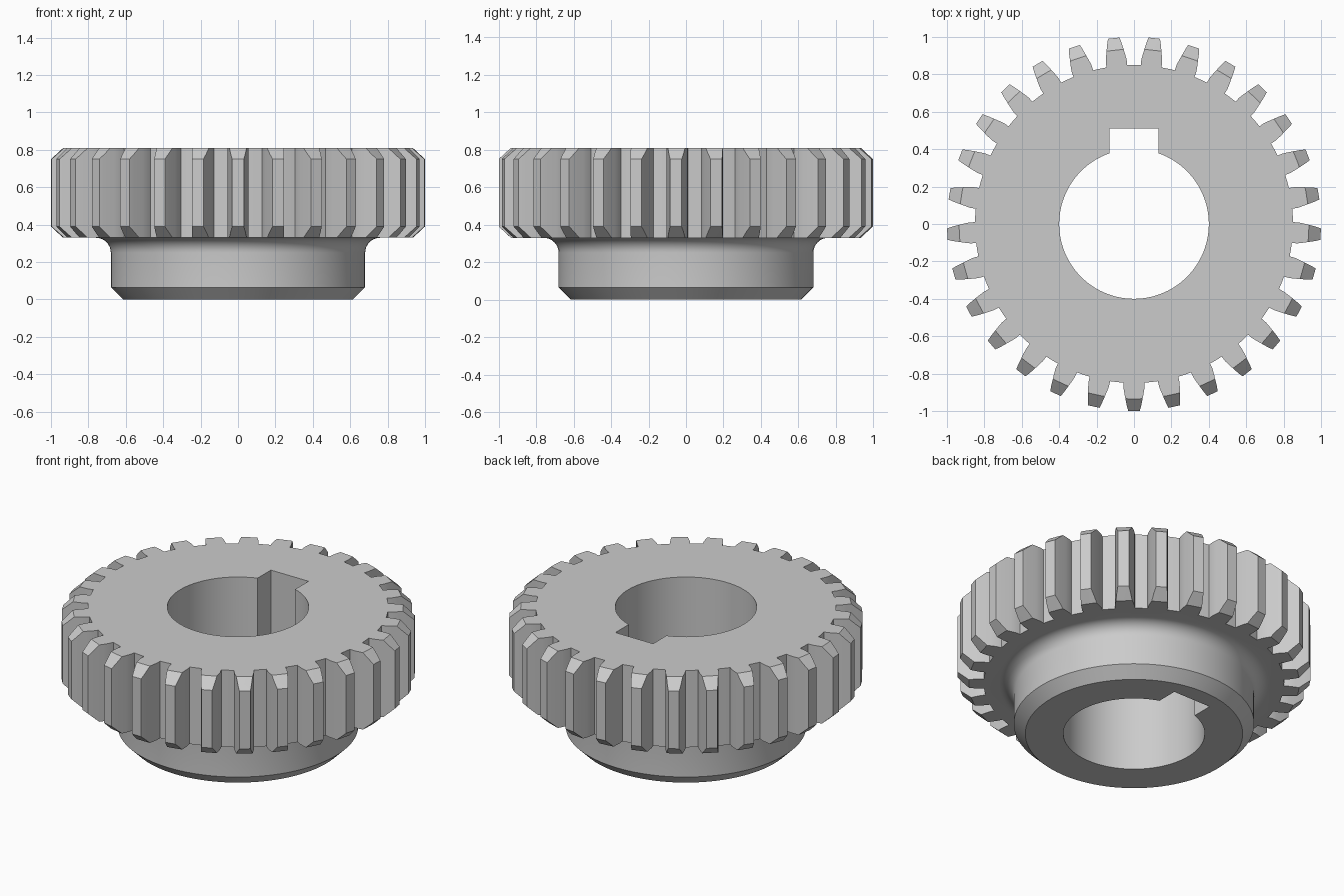
import bpy, bmesh, math

if "Cube" in bpy.data.objects:
    bpy.data.objects.remove(bpy.data.objects["Cube"])

TEETH = 29
Z0, Z1 = 0.33, 0.81        # toothed rim, bottom and top
R_CHAMFER, SLOPE = 0.935, 0.92

steel = bpy.data.materials.new("plain grey")
steel.diffuse_color = (0.6, 0.6, 0.6, 1)
steel.use_nodes = True
steel.node_tree.nodes["Principled BSDF"].inputs["Base Color"].default_value = steel.diffuse_color


def make_solid(name, rings):
    """Join equal closed rings of points into a capped solid."""
    bm = bmesh.new()
    loops = [[bm.verts.new(p) for p in ring] for ring in rings]
    n = len(loops[0])
    for a, b in zip(loops, loops[1:]):
        for i in range(n):
            j = (i + 1) % n
            bm.faces.new((a[i], a[j], b[j], b[i]))
    bm.faces.new(loops[0][::-1])
    bm.faces.new(loops[-1])
    bmesh.ops.remove_doubles(bm, verts=bm.verts, dist=1e-5)
    bmesh.ops.recalc_face_normals(bm, faces=bm.faces)
    me = bpy.data.meshes.new(name)
    bm.to_mesh(me)
    bm.free()
    me.materials.append(steel)
    ob = bpy.data.objects.new(name, me)
    bpy.context.collection.objects.link(ob)
    return ob


def circle(r, z, n=116):
    return [(r * math.cos(2 * math.pi * i / n), r * math.sin(2 * math.pi * i / n), z)
            for i in range(n)]


# toothed rim: curved flanks as (radius, half width), mirrored on each tooth
flank = [(0.85, 0.056), (0.88, 0.056), (0.91, 0.051), (R_CHAMFER, 0.046),
         (0.97, 0.039), (1.0, 0.031)]
tooth = [(r, -w / r) for r, w in flank] + [(r, w / r) for r, w in flank[::-1]]
step = 2 * math.pi / TEETH
outline = []
for k in range(TEETH):
    centre = -math.pi / 2 + k * step
    outline += [(r, centre + a) for r, a in tooth]
    outline.append((0.85, centre + step / 2))


def gear_ring(z, inward, clamp):
    pts = []
    for r, a in outline:
        drop = max(0, r - R_CHAMFER) * SLOPE
        rr = min(r, R_CHAMFER) if clamp else r
        zz = z if clamp else z + inward * drop
        pts.append((rr * math.cos(a), rr * math.sin(a), zz))
    return pts


gear = make_solid("gear", [gear_ring(Z0, 1, True), gear_ring(Z0, 1, False),
                           gear_ring(Z1, -1, False), gear_ring(Z1, -1, True)])

# hub: chamfered foot and a fillet running into the rim
profile = [(0.615, 0), (0.68, 0.065)]
for i in range(9):
    t = math.pi / 2 * i / 8
    profile.append((0.76 - 0.08 * math.cos(t), 0.25 + 0.08 * math.sin(t)))
profile.append((0.76, 0.5))
hub = make_solid("hub", [circle(r, z) for r, z in profile])

# bore with a square keyway at the back
half, key_top, bore_r = 0.13, 0.51, 0.4
a0 = math.acos(half / bore_r)
sweep = math.pi + 2 * a0
arc = [(bore_r * math.cos(math.pi - a0 + sweep * i / 96),
        bore_r * math.sin(math.pi - a0 + sweep * i / 96)) for i in range(97)]
hole = arc + [(half, key_top), (-half, key_top)]
bore = make_solid("bore_cutter", [[(x, y, z) for x, y in hole] for z in (-0.2, 1.0)])

# join the hub, cut the bore, then drop the helpers
bpy.context.view_layer.objects.active = gear
gear.select_set(True)
for helper, op in ((hub, 'UNION'), (bore, 'DIFFERENCE')):
    helper.hide_render = True
    mod = gear.modifiers.new(op.lower(), 'BOOLEAN')
    mod.operation = op
    mod.solver = 'EXACT'
    mod.object = helper
    bpy.ops.object.modifier_apply(modifier=mod.name)
    bpy.data.objects.remove(helper)

bpy.ops.object.shade_smooth_by_angle(angle=math.radians(35))
